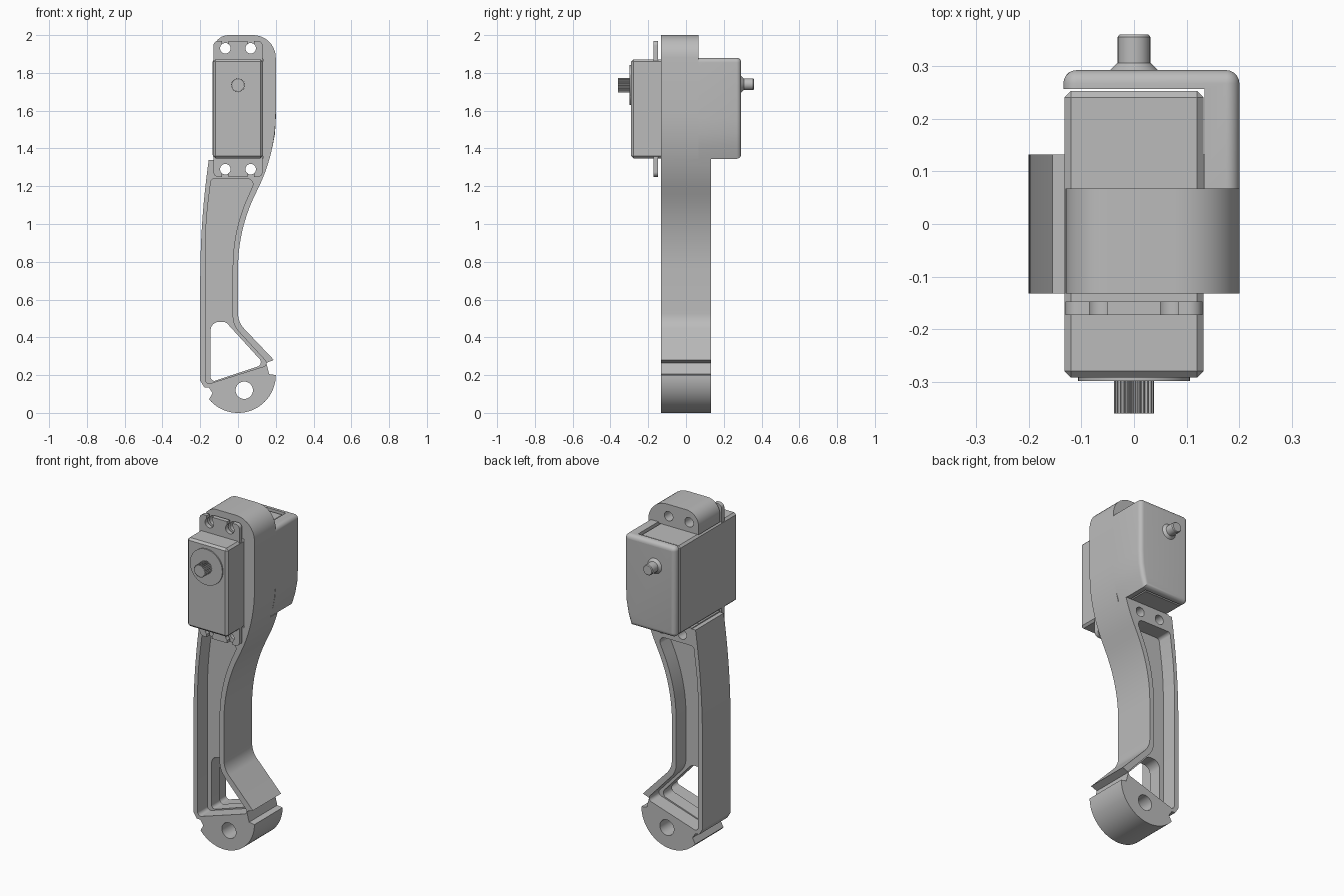
import bpy, bmesh, math
from mathutils import Vector

if "Cube" in bpy.data.objects:
    bpy.data.objects.remove(bpy.data.objects["Cube"])

grey = bpy.data.materials.new("plain_grey")
grey.diffuse_color = (0.5, 0.5, 0.5, 1)
grey.use_nodes = True
grey.node_tree.nodes["Principled BSDF"].inputs["Base Color"].default_value = grey.diffuse_color


def finish(name, bm):
    bmesh.ops.recalc_face_normals(bm, faces=bm.faces[:])
    me = bpy.data.meshes.new(name)
    bm.to_mesh(me)
    bm.free()
    ob = bpy.data.objects.new(name, me)
    bpy.context.collection.objects.link(ob)
    me.materials.append(grey)
    return ob


def rounded(points):
    """Turn (x, z, radius) corners into an outline with filleted corners."""
    out, n = [], len(points)
    for i, (x, z, r) in enumerate(points):
        p = Vector((x, z))
        if r == 0:
            out.append(p)
            continue
        a = (Vector(points[i - 1][:2]) - p).normalized()
        b = (Vector(points[(i + 1) % n][:2]) - p).normalized()
        half = a.angle(b) / 2
        c = p + (a + b).normalized() * (r / math.sin(half))
        t = r / math.tan(half)
        u, v = p + a * t - c, p + b * t - c
        ang = u.angle(v)
        for k in range(11):
            s = k / 10
            out.append(c + (u * math.sin((1 - s) * ang) + v * math.sin(s * ang)) / math.sin(ang))
    return out


def circle(x, z, r, n=40):
    return [(x + r * math.cos(math.tau * k / n), z + r * math.sin(math.tau * k / n)) for k in range(n)]


def rect(x0, x1, z0, z1):
    return [(x0, z0), (x1, z0), (x1, z1), (x0, z1)]


def prism(name, outline, y0, y1, back_bevel=0):
    """Extrude an x-z outline along y, optionally rounding the back rim."""
    bm = bmesh.new()
    f = bm.faces.new([bm.verts.new((p[0], y0, p[1])) for p in outline])
    ext = bmesh.ops.extrude_face_region(bm, geom=[f])
    for v in ext["geom"]:
        if isinstance(v, bmesh.types.BMVert):
            v.co.y = y1
    if back_bevel:
        rim = [e for e in bm.edges if all(abs(v.co.y - y1) < 1e-5 for v in e.verts)]
        bmesh.ops.bevel(bm, geom=rim, offset=back_bevel, segments=5, profile=0.5, affect='EDGES')
    return finish(name, bm)


def lathe(name, x, z, rings, n=48):
    """Stack of circles (y, radius) along y, capped at both ends."""
    bm = bmesh.new()
    loops = [[bm.verts.new((px, y, pz)) for px, pz in circle(x, z, r, n)] for y, r in rings]
    for a, b in zip(loops, loops[1:]):
        for k in range(n):
            bm.faces.new((a[k], a[(k + 1) % n], b[(k + 1) % n], b[k]))
    bm.faces.new(loops[0])
    bm.faces.new(loops[-1])
    return finish(name, bm)


def apply(ob, mod):
    bpy.context.view_layer.objects.active = ob
    bpy.ops.object.modifier_apply(modifier=mod.name)


def cut(ob, outline, y0, y1):
    cutter = prism("cutter", outline, y0, y1)
    m = ob.modifiers.new("cut", 'BOOLEAN')
    m.operation, m.solver, m.object = 'DIFFERENCE', 'EXACT', cutter
    apply(ob, m)
    bpy.data.objects.remove(cutter)


SCREWS = [(sx * 0.067, z, s) for sx in (-1, 1) for z, s in ((1.93, 1), (1.29, -1))]

# leg: curved arm, foot pivot and servo bracket in one outline
foot = [(0.2 * math.cos(math.radians(a)), 0.2 + 0.2 * math.sin(math.radians(a)), 0)
        for a in range(0, -141, -5)]
leg_outline = rounded(
    [(-0.13, 2, 0.08), (0.2, 2, 0.12), (0.2, 1.38, 0.9), (0, 0.97, 0.9), (0, 0.48, 0.12),
     (0.19, 0.28, 0), (0.15, 0.265, 0), (0.165, 0.205, 0)] + foot +
    [(-0.135, 0.105, 0), (-0.155, 0.135, 0), (-0.178, 0.135, 0), (-0.2, 0.17, 0),
     (-0.2, 1.0, 4.5), (-0.155, 1.34, 0), (-0.13, 1.34, 0)])
leg = prism("leg", leg_outline, -0.132, 0.132)
cut(leg, rect(-0.4, 0.4, 1.345, 2.2), 0.067, 0.4)
cut(leg, rect(-0.4, 0.133, 1.347, 1.873), -0.4, 0.4)

# pockets on both faces, leaving a central web
pocket = rounded([(-0.172, 0.148, 0.02), (0.165, 0.255, 0.02), (-0.028, 0.465, 0.12),
                  (-0.028, 0.965, 0.9), (0.095, 1.24, 0.03), (-0.142, 1.24, 0.02),
                  (-0.172, 1.0, 2.0)])
cut(leg, pocket, -0.3, -0.04)
cut(leg, pocket, 0.04, 0.3)

# window through the web, pivot hole and screw holes
cut(leg, rounded([(-0.145, 0.162, 0.02), (0.14, 0.257, 0.025), (-0.065, 0.482, 0.04),
                  (-0.145, 0.482, 0.045)]), -0.3, 0.3)
cut(leg, circle(0.033, 0.12, 0.046), -0.3, 0.3)
for x, z, s in SCREWS:
    cut(leg, circle(x, z, 0.028, 24), -0.3, 0.3)

# rear cover: back plate plus side block following the leg curve
cover = prism("rear_cover", rounded([(-0.134, 1.345, 0.025), (0.163, 1.345, 0), (0.183, 1.41, 0),
                                     (0.196, 1.48, 0), (0.2, 1.56, 0), (0.2, 1.88, 0.025),
                                     (-0.134, 1.88, 0.025)]), 0.067, 0.292, 0.025)
cut(cover, rect(-0.3, 0.134, 1.2, 2), 0, 0.256)

# servo case with chamfered edges
case = prism("servo_case", rect(-0.132, 0.132, 1.348, 1.872), -0.291, 0.252)
bev = case.modifiers.new("chamfer", 'BEVEL')
bev.width, bev.segments = 0.012, 1
apply(case, bev)

# mounting flange with open slots
flange = prism("servo_flange", rounded([(-0.13, 1.25, 0.025), (0.13, 1.25, 0.025),
                                        (0.13, 1.97, 0.025), (-0.13, 1.97, 0.025)]), -0.173, -0.147)
for x, z, s in SCREWS:
    cut(flange, circle(x, z, 0.028, 24), -0.3, 0)
    cut(flange, rect(x - 0.017, x + 0.017, min(z, z + s * 0.1), max(z, z + s * 0.1)), -0.3, 0)

# output disc, toothed output shaft and rear pivot
lathe("output_disc", 0, 1.735, [(-0.28, 0.106), (-0.298, 0.106)])
teeth = []
for k in range(100):
    r = 0.038 if k % 4 < 2 else 0.033
    a = math.tau * k / 100
    teeth.append((r * math.cos(a), 1.735 + r * math.sin(a)))
prism("output_spline", teeth, -0.36, -0.29)
lathe("rear_pivot", 0, 1.74, [(0.28, 0.045), (0.292, 0.045), (0.306, 0.031),
                              (0.355, 0.031), (0.36, 0.027)])

# smooth curved surfaces, keep sharp edges
bpy.ops.object.select_all(action='SELECT')
bpy.ops.object.shade_smooth_by_angle(angle=math.radians(30))
